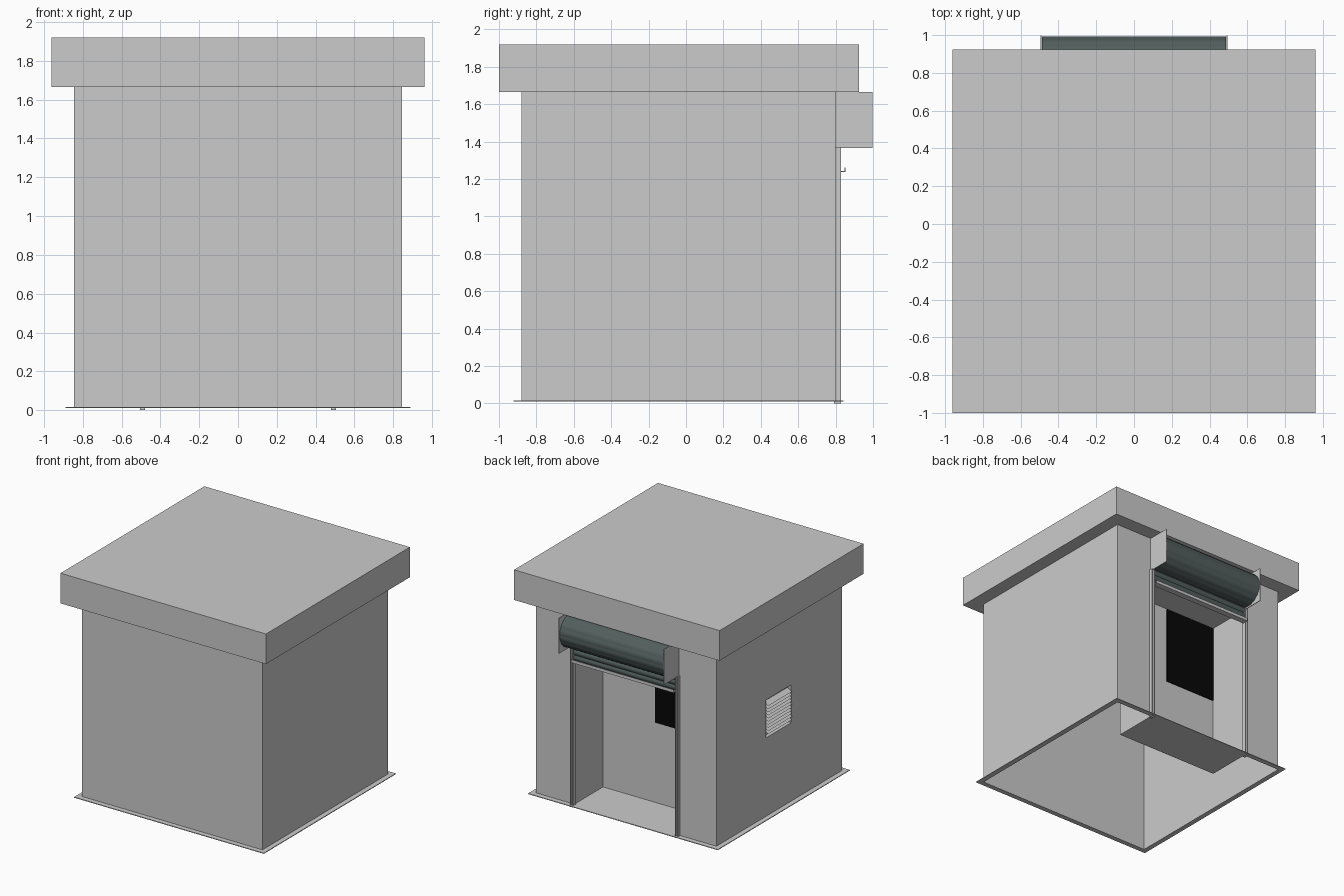
import bpy, bmesh, math
from mathutils import Vector

old = bpy.data.objects.get("Cube")
if old:
    bpy.data.objects.remove(old, do_unlink=True)


def material(name, rgb):
    m = bpy.data.materials.new(name)
    m.use_nodes = True
    m.diffuse_color = (*rgb, 1)
    m.node_tree.nodes["Principled BSDF"].inputs["Base Color"].default_value = (*rgb, 1)
    return m


GREY = material("light grey", (0.6, 0.6, 0.6))
SLATE = material("dark slate", (0.085, 0.115, 0.11))
BLACK = material("black", (0.002, 0.002, 0.002))


def finish(name, bm, mat):
    bmesh.ops.remove_doubles(bm, verts=bm.verts, dist=0.0001)
    bmesh.ops.recalc_face_normals(bm, faces=bm.faces)
    mesh = bpy.data.meshes.new(name)
    bm.to_mesh(mesh)
    bm.free()
    mesh.materials.append(mat)
    ob = bpy.data.objects.new(name, mesh)
    bpy.context.collection.objects.link(ob)
    return ob


def quad(bm, *pts):
    bm.faces.new([bm.verts.new(p) for p in pts])


def box(name, lo, hi, mat=GREY):
    bm = bmesh.new()
    bmesh.ops.create_cube(bm, size=1)
    lo, hi = Vector(lo), Vector(hi)
    for v in bm.verts:
        v.co = (lo + hi) / 2 + v.co * (hi - lo)
    return finish(name, bm, mat)


def sweep(name, pts, half, mat, closed=True, x=0):
    """Extrude a (y, z) profile along x."""
    bm = bmesh.new()
    ends = [[bm.verts.new((x + s * half, y, z)) for y, z in pts] for s in (-1, 1)]
    n = len(pts)
    for i in range(n if closed else n - 1):
        j = (i + 1) % n
        bm.faces.new((ends[0][i], ends[0][j], ends[1][j], ends[1][i]))
    if closed:
        bm.faces.new(ends[0])
        bm.faces.new(ends[1])
    return finish(name, bm, mat)


def wall(bm, point, u0, u1, z0, z1, hole=None, depth=0):
    """Flat wall; point(u, z, d) maps to space. A hole becomes a recess."""
    def patch(a, b, c, d):
        if b - a > 0.0001 and d - c > 0.0001:
            quad(bm, point(a, c, 0), point(b, c, 0), point(b, d, 0), point(a, d, 0))
    if not hole:
        patch(u0, u1, z0, z1)
        return
    a, b, c, d = hole
    patch(u0, a, z0, z1)
    patch(b, u1, z0, z1)
    patch(a, b, z0, c)
    patch(a, b, d, z1)
    ring = [(a, c), (b, c), (b, d), (a, d)]
    for p, q in zip(ring, ring[1:] + ring[:1]):
        quad(bm, point(*p, 0), point(*q, 0), point(*q, depth), point(*p, depth))
    quad(bm, *[point(*p, depth) for p in ring])


# Hollow body with a door alcove at the back and a vent recess on one side
W, FRONT, BACK, BASE, TOP = 0.845, -0.88, 0.80, 0.012, 1.665
DOOR = (-0.49, 0.49, BASE, 1.365)
VENT = (-0.20, 0.14, 0.68, 1.0)
bm = bmesh.new()
wall(bm, lambda u, z, d: (u, FRONT, z), -W, W, BASE, TOP)
wall(bm, lambda u, z, d: (W, u, z), FRONT, BACK, BASE, TOP)
wall(bm, lambda u, z, d: (u, BACK - d, z), -W, W, BASE, TOP, DOOR, 0.39)
wall(bm, lambda u, z, d: (-W + d, u, z), FRONT, BACK, BASE, TOP, VENT, 0.03)
finish("body_walls", bm, GREY)

# Roof slab
box("roof", (-0.962, -1, TOP), (0.962, 0.925, 1.92))

# Thin flange ring around the foot
E = 0.043
for s, side in ((-1, "right"), (1, "left")):
    x0, x1 = sorted((s * W, s * (W + E)))
    box(f"{side}_flange", (x0, FRONT - E, 0.01), (x1, BACK + E, 0.016))
box("front_flange", (-W, FRONT - E, 0.01), (W, FRONT, 0.016))
box("back_flange", (-W, BACK, 0.01), (W, BACK + E, 0.016))

# Dark window panel on the alcove's rear wall
box("window_panel", (-0.488, 0.408, 0.69), (0.0, 0.416, 1.36), BLACK)

# Vent louvres
for i in range(10):
    z = 0.712 + i * 0.0264
    bm = bmesh.new()
    for dz in (0, 0.004):
        quad(bm, *[(x, y, zz + dz) for x, y, zz in (
            (-0.859, VENT[0] + 0.012, z), (-0.859, VENT[1] - 0.012, z),
            (-0.82, VENT[1] - 0.012, z + 0.024), (-0.82, VENT[0] + 0.012, z + 0.024))])
    finish(f"vent_louvre_{i + 1}", bm, GREY)

# Shutter side brackets and U-shaped guide rails
for s, side in ((-1, "right"), (1, "left")):
    box(f"{side}_bracket", (s * 0.492 - 0.003, BACK, 1.365), (s * 0.492 + 0.003, 0.998, TOP))
    for part, c, w, y0, y1 in (("inner", 0.481, 0.003, 0.79, 0.83),
                               ("outer", 0.503, 0.003, 0.79, 0.83),
                               ("web", 0.492, 0.012, 0.79, 0.812)):
        box(f"{side}_rail_{part}", (s * c - w, y0, 0), (s * c + w, y1, 1.37))

# Rolled shutter with shallow slat ribs
SEG, RIBS = 96, 16
roll = []
for i in range(SEG):
    a = 2 * math.pi * i / SEG
    r = 0.139 + 0.003 * abs(math.sin(a * RIBS / 2))
    roll.append((0.853 + r * math.cos(a), 1.517 + r * math.sin(a)))
sweep("shutter_roll", roll, 0.487, SLATE)

# Hanging curtain of curved slats
curtain = []
for i in range(41):
    t = i / 40
    curtain.append((0.812 + 0.008 * abs(math.sin(t * 4 * math.pi)), 1.42 - 0.18 * t))
sweep("shutter_curtain", curtain, 0.48, SLATE, closed=False)

# Angle bar on the curtain's lower edge
box("bottom_bar", (-0.48, 0.80, 1.236), (0.48, 0.852, 1.242))
box("bottom_bar_lip", (-0.48, 0.847, 1.242), (0.48, 0.852, 1.262))

for name in ("shutter_roll", "shutter_curtain"):
    ob = bpy.data.objects[name]
    bpy.ops.object.select_all(action="DESELECT")
    ob.select_set(True)
    bpy.context.view_layer.objects.active = ob
    bpy.ops.object.shade_smooth_by_angle(angle=math.radians(40))
